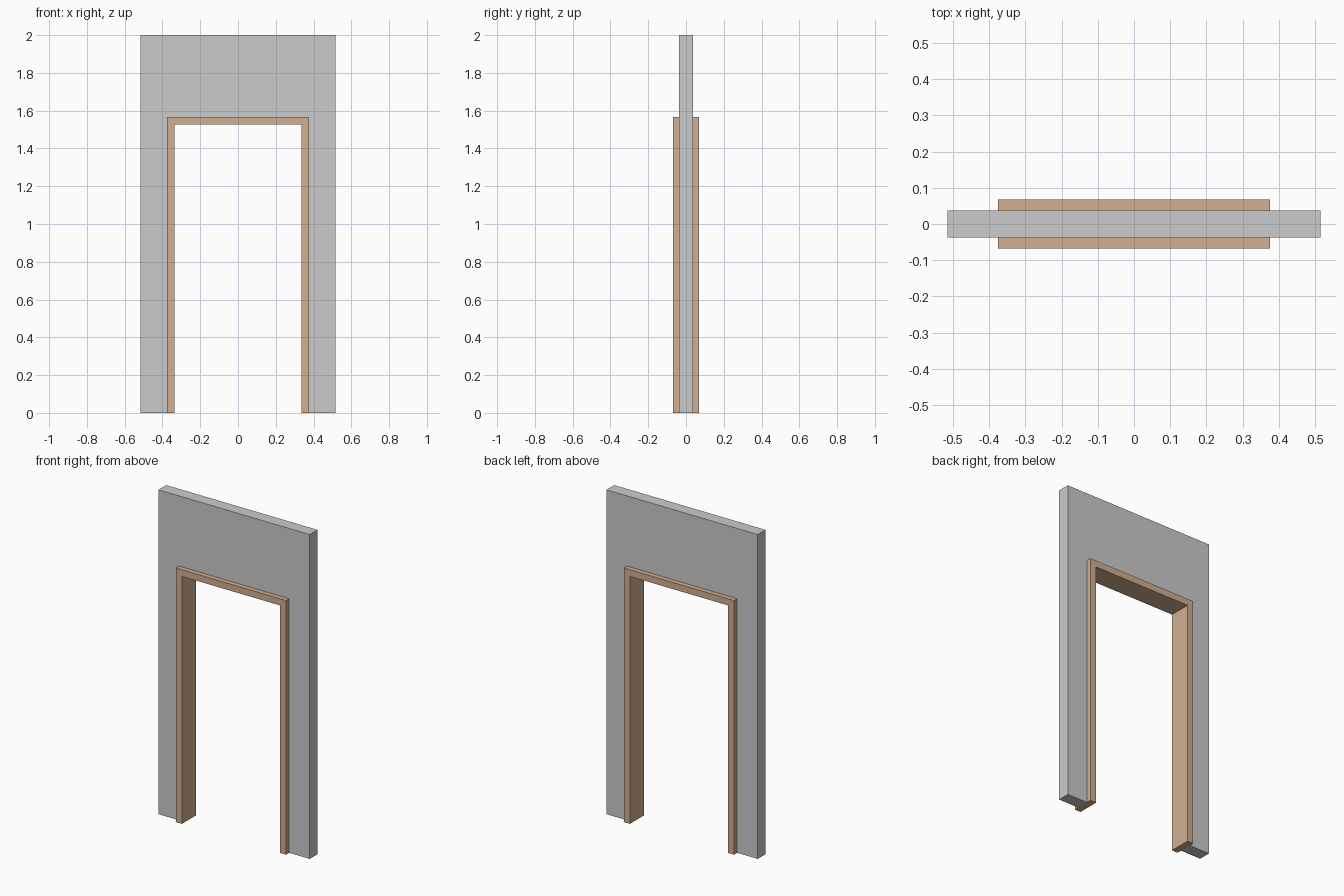
import bpy, bmesh

if "Cube" in bpy.data.objects:
    bpy.data.objects.remove(bpy.data.objects["Cube"])


def arch(name, outer, top, inner, inner_top, half_depth):
    """Upside-down U profile in the XZ plane, extruded along Y."""
    profile = [(-outer, 0), (-inner, 0), (-inner, inner_top), (inner, inner_top),
               (inner, 0), (outer, 0), (outer, top), (-outer, top)]
    bm = bmesh.new()
    face = bm.faces.new([bm.verts.new((x, -half_depth, z)) for x, z in profile])
    ext = bmesh.ops.extrude_face_region(bm, geom=[face], use_keep_orig=True)
    moved = [v for v in ext["geom"] if isinstance(v, bmesh.types.BMVert)]
    bmesh.ops.translate(bm, verts=moved, vec=(0, 2 * half_depth, 0))
    bmesh.ops.recalc_face_normals(bm, faces=bm.faces)
    mesh = bpy.data.meshes.new(name)
    bm.to_mesh(mesh)
    bm.free()
    obj = bpy.data.objects.new(name, mesh)
    bpy.context.collection.objects.link(obj)
    return obj


FRAME_HALF, FRAME_TOP = 0.376, 1.567

# Wall panel with a doorway cut out
arch("wall", 0.516, 2.0, FRAME_HALF, FRAME_TOP, 0.038)

# Wooden door frame lining the opening and standing proud on both sides
frame = arch("door_frame", FRAME_HALF, FRAME_TOP, 0.335, 1.526, 0.068)
wood = bpy.data.materials.new("wood")
wood.diffuse_color = (0.64, 0.43, 0.28, 1)
wood.use_nodes = True
wood.node_tree.nodes["Principled BSDF"].inputs["Base Color"].default_value = wood.diffuse_color
frame.data.materials.append(wood)
